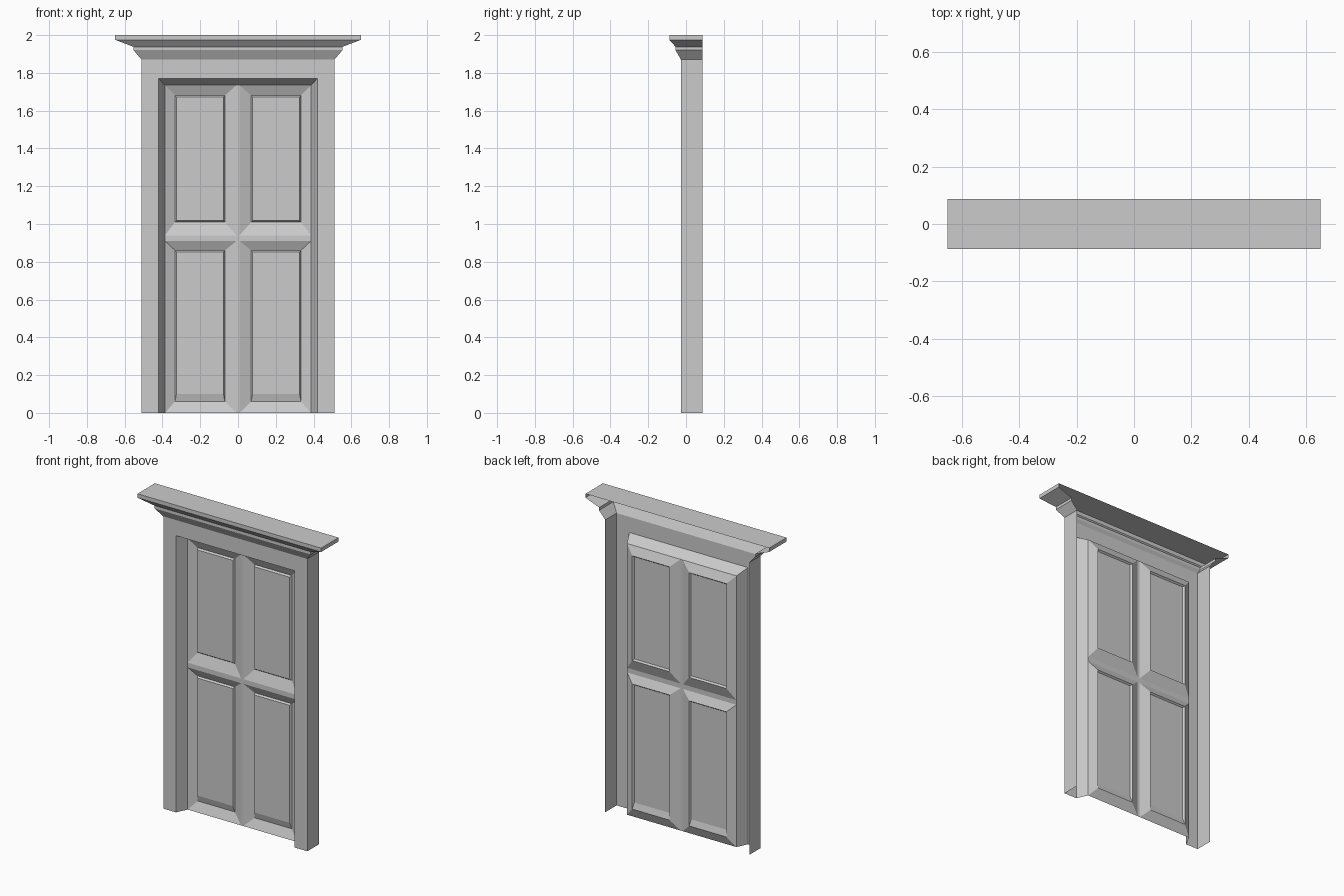
import bpy

if "Cube" in bpy.data.objects:
    bpy.data.objects.remove(bpy.data.objects["Cube"])

FRONT, BACK, DOOR_Y = -0.027, 0.088, 0.043


def make(name, verts, faces):
    mesh = bpy.data.meshes.new(name)
    mesh.from_pydata(verts, [], faces)
    mesh.update()
    ob = bpy.data.objects.new(name, mesh)
    bpy.context.collection.objects.link(ob)
    return ob


def loft(name, loops, closed=False, cap=False):
    """Join matching point loops with quads."""
    n = len(loops[0])
    verts = [p for loop in loops for p in loop]
    faces = []
    for r in range(len(loops) - 1):
        for i in range(n if closed else n - 1):
            j = (i + 1) % n
            faces.append((r * n + i, r * n + j, (r + 1) * n + j, (r + 1) * n + i))
    if cap:
        faces.append(tuple(range(n * (len(loops) - 1), n * len(loops))))
    return make(name, verts, faces)


# Casing: front face and splayed reveal around the doorway
def arch(x, z, y):
    return [(-x, y, 0), (-x, y, z), (x, y, z), (x, y, 0)]


loft("door_casing", [arch(0.51, 1.87, FRONT), arch(0.42, 1.77, FRONT),
                     arch(0.387, 1.735, DOOR_Y)])

# Outer sides of the casing
for s, side in ((-1, "left"), (1, "right")):
    x = s * 0.51
    quad = (0, 1, 2, 3) if s > 0 else (3, 2, 1, 0)
    make("casing_side_" + side, [(x, FRONT, 0), (x, BACK, 0),
                                 (x, BACK, 1.87), (x, FRONT, 1.87)], [quad])


# Cornice: stepped moulding, open at the back, with a flat top
def level(x, y, z):
    return [(-x, BACK, z), (-x, y, z), (x, y, z), (x, BACK, z)]


loft("cornice", [level(0.51, FRONT, 1.87), level(0.553, -0.055, 1.92),
                 level(0.553, -0.055, 1.938), level(0.65, -0.088, 1.975),
                 level(0.65, -0.088, 2.0)], cap=True)


# Door panels: sloped border, then a slightly raised field
def rect(x0, x1, z0, z1, y):
    return [(x0, y, z0), (x1, y, z0), (x1, y, z1), (x0, y, z1)]


RAIL_LOW, RAIL_HIGH, MID = 0.91, 0.94, 0.008
rows = (("lower", 0.0, RAIL_LOW, 0.06, 0.86, 0.04),
        ("upper", RAIL_HIGH, 1.735, 1.01, 1.68, 0.008))
for row, z0, z1, p0, p1, foot in rows:
    for s, side in ((-1, "left"), (1, "right")):
        a, b, c, d = MID, 0.387, 0.07, 0.333
        if s < 0:
            a, b, c, d = -b, -a, -d, -c
        loft(f"{row}_{side}_panel",
             [rect(a, b, z0, z1, DOOR_Y), rect(c, d, p0, p1, 0.068),
              rect(c + 0.007, d - 0.007, p0 + foot, p1 - 0.008, 0.057)],
             closed=True, cap=True)

# Flat ridge of the middle rail and the centre mullion
make("middle_rail", rect(-0.387, 0.387, RAIL_LOW, RAIL_HIGH, DOOR_Y), [(0, 1, 2, 3)])
for name, z0, z1 in (("lower_mullion", 0, RAIL_LOW), ("upper_mullion", RAIL_HIGH, 1.735)):
    make(name, rect(-MID, MID, z0, z1, DOOR_Y), [(0, 1, 2, 3)])
